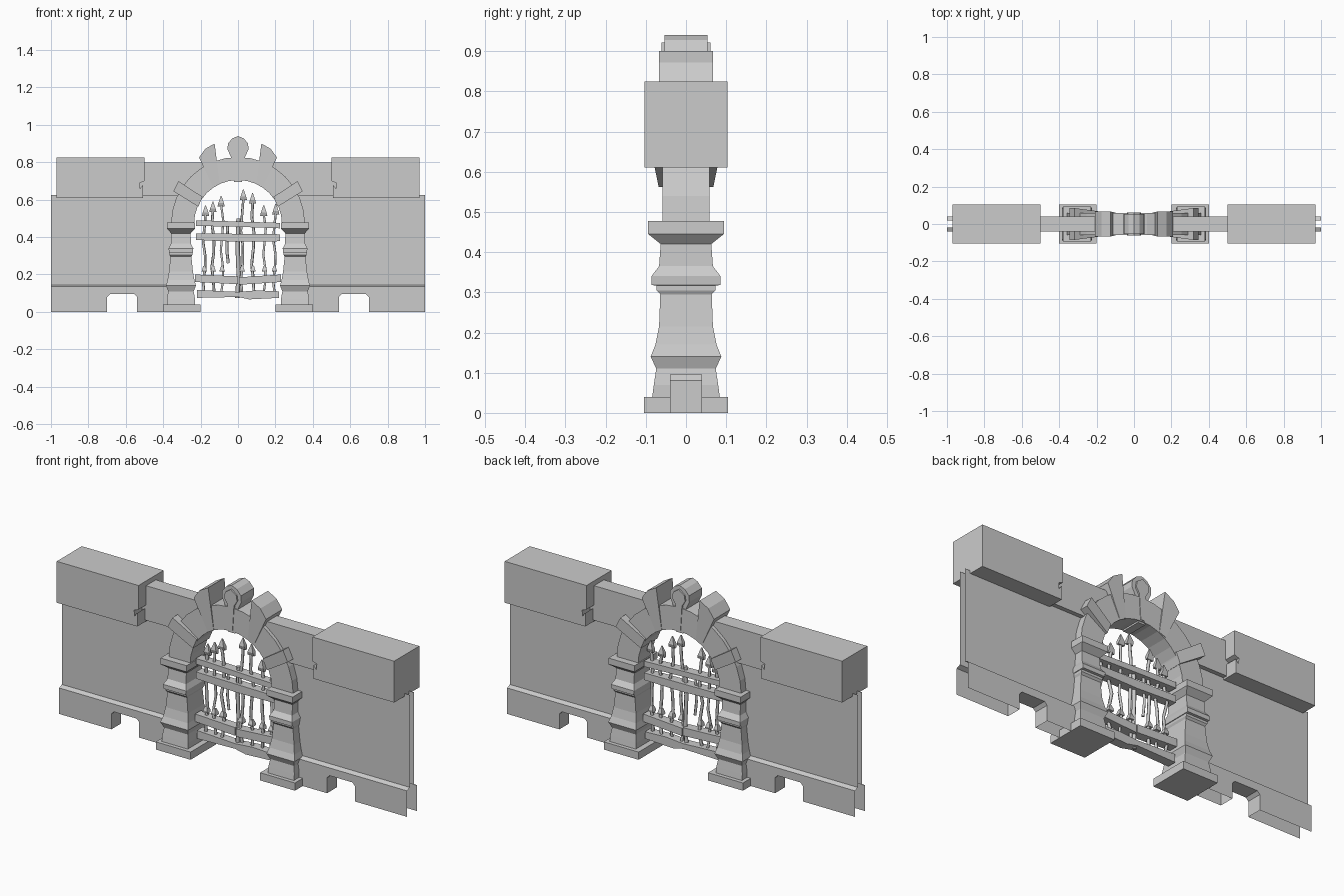
import bpy, bmesh
from math import sin, cos, pi

if "Cube" in bpy.data.objects:
    bpy.data.objects.remove(bpy.data.objects["Cube"], do_unlink=True)

stone = bpy.data.materials.new("grey stone")
stone.use_nodes = True
grey = (0.6, 0.6, 0.6, 1)
stone.diffuse_color = grey
stone.node_tree.nodes["Principled BSDF"].inputs["Base Color"].default_value = grey


def finish(name, bm, mirror=False, drop=None):
    """Turn a bmesh into an object, dropping open faces and mirroring left to right."""
    bmesh.ops.recalc_face_normals(bm, faces=bm.faces)
    if drop:
        gone = [f for f in bm.faces if drop(f)]
        bmesh.ops.delete(bm, geom=gone, context='FACES')
    mesh = bpy.data.meshes.new(name)
    bm.to_mesh(mesh)
    bm.free()
    mesh.materials.append(stone)
    obj = bpy.data.objects.new(name, mesh)
    bpy.context.collection.objects.link(obj)
    if mirror:
        mod = obj.modifiers.new("mirror", 'MIRROR')
        mod.use_mirror_merge = False
    return obj


def bridge(bm, rings):
    for a, b in zip(rings, rings[1:]):
        for i in range(len(a)):
            j = (i + 1) % len(a)
            bm.faces.new((a[i], a[j], b[j], b[i]))


def prism(name, outline, depth, mirror=False, drop=None):
    """Extrude an x-z outline along y; depth is one half-depth or one per point."""
    bm = bmesh.new()
    depths = depth if isinstance(depth, list) else [depth] * len(outline)
    rings = [[bm.verts.new((x, s * d, z)) for (x, z), d in zip(outline, depths)]
             for s in (-1, 1)]
    bridge(bm, rings)
    for ring in rings:
        bm.faces.new(ring)
    return finish(name, bm, mirror, drop)


def loft(name, cx, sections, mirror=True, capped=True, drop=None):
    """Stack rectangles given as (z, half width, half depth)."""
    bm = bmesh.new()
    rings = [[bm.verts.new((cx + i * hx, j * hy, z))
              for i, j in ((-1, -1), (1, -1), (1, 1), (-1, 1))]
             for z, hx, hy in sections]
    bridge(bm, rings)
    if capped:
        bm.faces.new(rings[0])
        bm.faces.new(rings[-1])
    return finish(name, bm, mirror, drop)


# Hollow walls: open at the outer ends and underneath
def sideways(f):
    return abs(f.normal.x) > 0.9


def open_base(f):
    c = f.calc_center_median()
    return (sideways(f) and c.x > 0.9) or (abs(f.normal.z) > 0.9 and (c.z < 0.01 or c.z > 0.12))


loft("wall_panels", 0.65, [(0.135, 0.35, 0.04), (0.145, 0.35, 0.018), (0.625, 0.35, 0.018)],
     capped=False, drop=sideways)
prism("wall_base", [(0.3, 0), (0.54, 0), (0.54, 0.08), (0.555, 0.095), (0.685, 0.095),
                    (0.7, 0.08), (0.7, 0), (1, 0), (1, 0.135), (0.3, 0.135)],
      0.04, True, open_base)
prism("upper_band", [(0.28, 0.62), (0.53, 0.62), (0.53, 0.8), (0.14, 0.8)], 0.04, True)

# Coping blocks with a chipped inner end
prism("coping_block", [(0.5, 0.825), (0.5, 0.7), (0.525, 0.69), (0.523, 0.66), (0.507, 0.68),
                       (0.507, 0.61), (0.97, 0.61), (0.97, 0.825)], 0.103, True)

# Gate pillars
loft("pillar_plinth", 0.3, [(0, 0.1, 0.104), (0.04, 0.1, 0.104)])
loft("pillar_shaft", 0.305, [
    (0.04, 0.075, 0.084), (0.07, 0.075, 0.08), (0.11, 0.068, 0.074), (0.14, 0.08, 0.088),
    (0.17, 0.072, 0.076), (0.215, 0.064, 0.067), (0.295, 0.056, 0.064),
    (0.305, 0.061, 0.073), (0.317, 0.061, 0.073), (0.318, 0.064, 0.086),
    (0.34, 0.066, 0.086), (0.365, 0.053, 0.067), (0.42, 0.052, 0.063),
    (0.445, 0.075, 0.094), (0.477, 0.075, 0.094)])

# Arch ring
steps = 16
inner = [(0.235 * cos(pi * i / steps), 0.47 + 0.235 * sin(pi * i / steps))
         for i in range(steps + 1)]
outer = [(0.358 * cos(pi * i / steps), 0.47 + 0.358 * sin(pi * i / steps))
         for i in range(steps + 1)]
prism("arch_ring", inner + outer[::-1], 0.058)

# Projecting arch stones and keystone
prism("lower_arch_stone", [(0.212, 0.562), (0.345, 0.645), (0.318, 0.7), (0.19, 0.615)],
      [0.068, 0.085, 0.085, 0.068], True)
prism("upper_arch_stone", [(0.098, 0.685), (0.135, 0.672), (0.208, 0.825), (0.175, 0.872),
                           (0.125, 0.9)], [0.06, 0.06, 0.067, 0.067, 0.067], True)


def symmetric(half):
    return half + [(-x, z) for x, z in half[::-1] if x > 0]


prism("keystone", symmetric([(0.02, 0.695), (0.034, 0.82), (0.056, 0.868), (0.054, 0.9),
                             (0.03, 0.928), (0, 0.94)]), 0.053)
prism("keystone_panel", symmetric([(0.011, 0.71), (0.019, 0.84), (0.037, 0.87), (0.032, 0.9),
                                   (0, 0.922)]), 0.061)

# Weathered gate rails
rails = {
    "top_rail": [(-0.225, 0.46), (0, 0.455), (0.225, 0.447), (0.225, 0.476), (-0.225, 0.49)],
    "second_rail": [(-0.225, 0.385), (0, 0.375), (0.225, 0.378), (0.225, 0.415), (-0.225, 0.42)],
    "lower_left_rail": [(-0.23, 0.16), (0, 0.148), (0, 0.19), (-0.23, 0.2)],
    "lower_right_rail": [(0.005, 0.145), (0.23, 0.16), (0.23, 0.2), (0.005, 0.185)],
    "bottom_rail": [(-0.22, 0.075), (0, 0.08), (0.06, 0.067), (0.22, 0.075), (0.22, 0.11),
                    (0.1, 0.115), (0, 0.107), (-0.22, 0.117)],
}
for name, outline in rails.items():
    prism(name, outline, 0.024)


def rod(name, points, radius):
    curve = bpy.data.curves.new(name, 'CURVE')
    curve.dimensions = '3D'
    curve.bevel_depth = radius
    curve.bevel_resolution = 0
    curve.use_fill_caps = True
    spline = curve.splines.new('POLY')
    spline.points.add(len(points) - 1)
    for p, co in zip(spline.points, points):
        p.co = (*co, 1)
    curve.materials.append(stone)
    bpy.context.collection.objects.link(bpy.data.objects.new(name, curve))


# Bent iron bars with spear heads and collars
bars = [(-0.18, 0.57), (-0.133, 0.59), (-0.085, 0.62), (0.022, 0.655),
        (0.08, 0.635), (0.142, 0.57), (0.195, 0.578)]
for n, (x, top) in enumerate(bars):
    bend = 0.007 if n % 2 else -0.007
    neck = top - 0.05
    path = [(x + bend * sin(k * 1.9 + n), bend * cos(k * 2.3), 0.09 + (neck - 0.09) * k / 6)
            for k in range(7)]
    rod(f"bar_{n + 1}", path, 0.008)
    tip_x = path[-1][0]
    loft(f"spear_head_{n + 1}", tip_x, [(neck - 0.006, 0.019, 0.006), (neck + 0.012, 0.015, 0.012),
                                        (top, 0.002, 0.002)], mirror=False)
    loft(f"collar_{n + 1}", x, [(0.215, 0.015, 0.012), (0.225, 0.012, 0.014),
                                (0.245, 0.006, 0.006)], mirror=False)
rod("broken_bar", [(-0.052, 0, 0.26), (-0.06, 0, 0.33), (-0.055, 0, 0.47)], 0.008)
rod("meeting_stile", [(-0.004, 0, 0.075), (0.004, 0, 0.2), (-0.002, 0, 0.35), (0.003, 0, 0.5)], 0.012)
